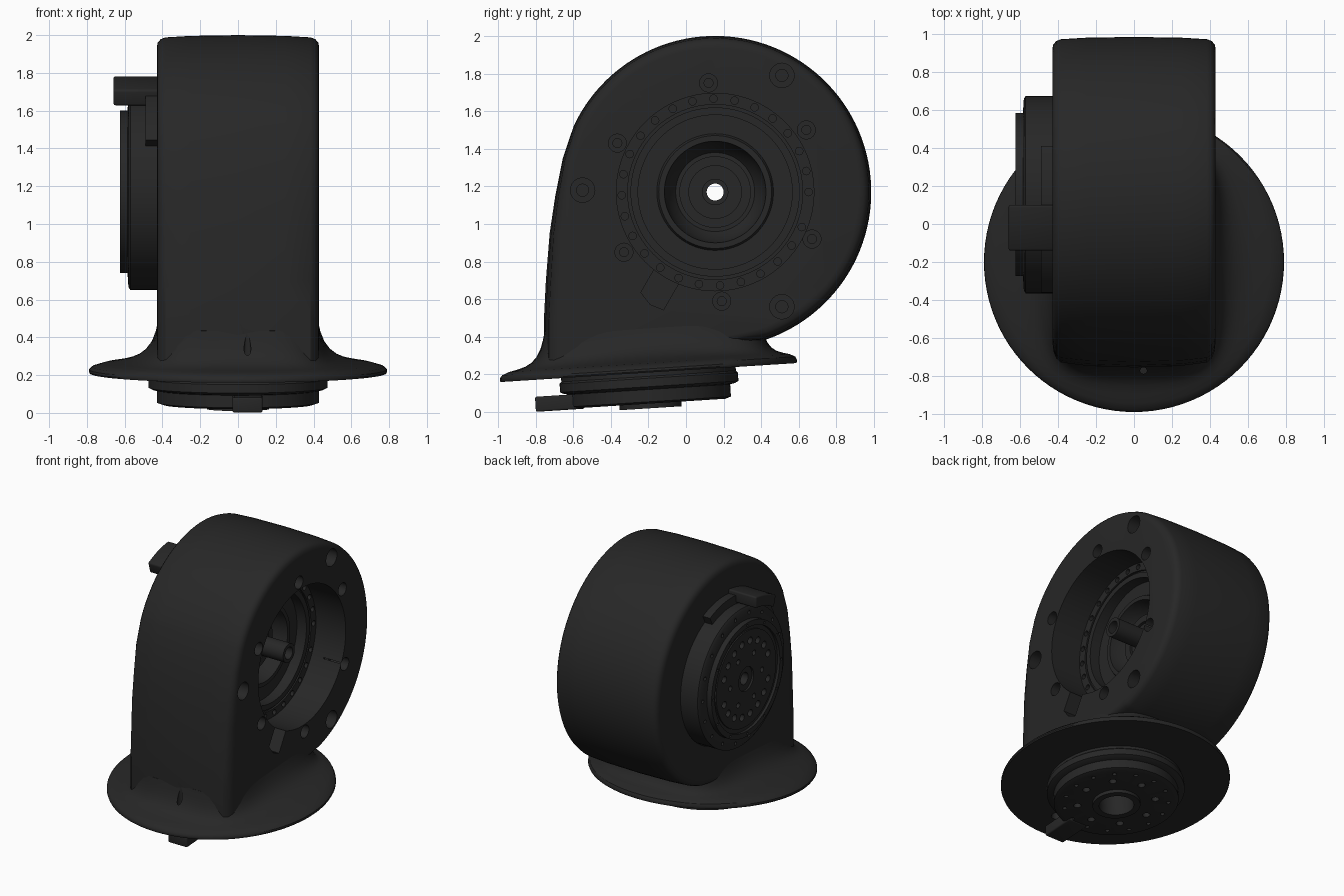
import bpy, bmesh
from math import sin, cos, pi, radians, atan
from mathutils import Matrix, Vector

if "Cube" in bpy.data.objects:
    bpy.data.objects.remove(bpy.data.objects["Cube"])

mat = bpy.data.materials.new("dark_casing")
mat.diffuse_color = (0.02, 0.02, 0.02, 1)
mat.use_nodes = True
mat.node_tree.nodes["Principled BSDF"].inputs["Base Color"].default_value = mat.diffuse_color

# Local frames: AXLE has local z along world x; BASE is the tilted foot
AXLE = Matrix.Translation((0, 0.155, 1.17)) @ Matrix(
    ((0, 0, 1, 0), (1, 0, 0, 0), (0, 1, 0, 0), (0, 0, 0, 1)))
TILT = 0.064
BASE = Matrix.Translation((0, -0.2, 0.21)) @ Matrix.Rotation(atan(TILT), 4, 'X')


def finish(name, bm, frame=Matrix()):
    bmesh.ops.transform(bm, matrix=frame, verts=bm.verts)
    bmesh.ops.recalc_face_normals(bm, faces=bm.faces)
    me = bpy.data.meshes.new(name)
    bm.to_mesh(me)
    bm.free()
    me.materials.append(mat)
    ob = bpy.data.objects.new(name, me)
    bpy.context.collection.objects.link(ob)
    return ob


def activate(ob):
    bpy.ops.object.select_all(action='DESELECT')
    ob.select_set(True)
    bpy.context.view_layer.objects.active = ob


def loft(name, rings, frame=Matrix(), closed=False):
    """Skin equal-length rings; cap the ends, or join them when closed."""
    bm = bmesh.new()
    vs = [[bm.verts.new(p) for p in ring] for ring in rings]
    n = len(vs[0])
    pairs = list(zip(vs, vs[1:])) + ([(vs[-1], vs[0])] if closed else [])
    for a, b in pairs:
        for i in range(n):
            j = (i + 1) % n
            bm.faces.new((a[i], a[j], b[j], b[i]))
    if not closed:
        bm.faces.new(vs[0])
        bm.faces.new(vs[-1])
    return finish(name, bm, frame)


def lathe(name, profile, frame, seg=96):
    rings = [[(r * cos(2 * pi * i / seg), r * sin(2 * pi * i / seg), h)
              for i in range(seg)] for r, h in profile]
    return loft(name, rings, frame, closed=True)


def prism(name, pts, h0, h1, frame, bevel=0):
    ob = loft(name, [[(x, y, h) for x, y in pts] for h in (h0, h1)], frame)
    if bevel:
        m = ob.modifiers.new("round", 'BEVEL')
        m.width, m.segments = bevel, 3
        activate(ob)
        bpy.ops.object.modifier_apply(modifier="round")
    return ob


def cut(ob, cutter):
    m = ob.modifiers.new("cut", 'BOOLEAN')
    m.operation, m.solver, m.object = 'DIFFERENCE', 'EXACT', cutter
    activate(ob)
    bpy.ops.object.modifier_apply(modifier="cut")
    bpy.data.objects.remove(cutter)


def drill(ob, holes, h0, h1, frame, seg=16):
    """Cut round holes (x, y, radius) from h0 to h1."""
    bm = bmesh.new()
    for x, y, r in holes:
        bmesh.ops.create_cone(bm, cap_ends=True, segments=seg, radius1=r, radius2=r,
                              depth=h1 - h0, matrix=Matrix.Translation((x, y, (h0 + h1) / 2)))
    cut(ob, finish("drill_cutter", bm, frame))


def polar(R, r, angles):
    return [(R * cos(radians(a)), R * sin(radians(a)), r) for a in angles]


# Housing: volute outline skinned across its width with a crowned, rounded rim
outline = [(0.155 + 0.83 * cos(radians(a)), 1.17 + 0.83 * sin(radians(a))) for a in range(-73, 156, 3)]
outline += [(-0.655, 1.35), (-0.695, 1.15), (-0.725, 0.95), (-0.745, 0.7),
            (-0.755, 0.5), (-0.755, 0.35), (-0.755, 0.24)]
outline = [Vector((y - 0.155, z - 1.17)) for y, z in outline]


def inset(d):
    pts, last = [], len(outline) - 1
    for i, p in enumerate(outline):
        t = (outline[min(i + 1, last)] - outline[max(i - 1, 0)]).normalized()
        low = max(0, min(1, (0.2 - p.y) / 0.7)) if p.x < -0.7 else 0
        pts.append(p - Vector((t.y, -t.x)) * d * (1 + 1.2 * low))
    return pts


half = [(0.43, 0.065), (0.425, 0.04), (0.41, 0.022), (0.385, 0.012), (0.25, 0.004)]
sections = [(-x, d) for x, d in half] + [(0, 0)] + half[::-1]
housing = loft("housing", [[(p.x, p.y, x) for p in inset(d)] for x, d in sections], AXLE)
drill(housing, [(0, 0, 0.525)], -0.6, 0.6, AXLE, 96)

# Housing screw pockets, each with a narrower hole at the bottom
pockets = [(0.12, 1.75, 0.048), (0.64, 1.50, 0.048), (0.67, 0.92, 0.048), (0.19, 0.59, 0.048),
           (-0.33, 0.85, 0.048), (-0.365, 1.43, 0.048), (0.51, 1.79, 0.065),
           (0.51, 0.56, 0.065), (-0.55, 1.18, 0.065)]
pockets = [(y - 0.155, z - 1.17, r) for y, z, r in pockets]
drill(housing, pockets, 0.28, 0.6, AXLE, 24)
drill(housing, [(y, z, r * 0.5) for y, z, r in pockets], 0.2, 0.29, AXLE)

# Cable channel leaving the cavity
slot = AXLE @ Matrix.Rotation(radians(240), 4, 'Z')
cut(housing, prism("channel_cutter", [(0.4, -0.075), (0.66, -0.075), (0.69, 0), (0.68, 0.075), (0.4, 0.075)],
                   0.27, 0.6, slot))

# Flared skirt: rounded-rectangle neck blending out to a tilted round flange
def skirt_ring(t, z, n=96):
    ring = []
    for i in range(n):
        c, s = cos(2 * pi * i / n), sin(2 * pi * i / n)
        r = (abs(c / 0.43) ** 5 + abs(s / 0.578) ** 5) ** -0.2
        x = (1 - t) * r * c + t * 0.79 * c
        y = (1 - t) * (r * s - 0.1775) + t * (0.79 * s - 0.2)
        ring.append((x, y, 0.21 + z + TILT * (y + 0.2)))
    return ring


skirt = loft("flared_skirt", [skirt_ring(t, z) for t, z in (
    (0.985, 0), (1, 0.008), (0.995, 0.02), (0.95, 0.035), (0.8, 0.05), (0.6, 0.06), (0.42, 0.073),
    (0.28, 0.092), (0.17, 0.12), (0.08, 0.16), (0.02, 0.21), (-0.02, 0.26))])

# Teardrop drain hole at the front
for part in (housing, skirt):
    bm = bmesh.new()
    bmesh.ops.create_cone(bm, cap_ends=True, segments=24, radius1=0.05, radius2=0.004, depth=0.36,
                          matrix=Matrix.Translation((0.05, -0.765, 0.28)))
    cut(part, finish("drain_cutter", bm))

# Drive unit: output flange at -x, stepped cavity floor and hollow shaft at +x
drive = lathe("drive_unit", [
    (0.045, -0.60), (0.09, -0.60), (0.09, -0.615), (0.36, -0.615), (0.36, -0.605), (0.39, -0.605),
    (0.39, -0.625), (0.43, -0.625), (0.43, -0.585), (0.505, -0.58), (0.52, -0.57), (0.52, -0.40),
    (0.53, -0.40), (0.53, 0.18), (0.465, 0.18), (0.465, 0.165), (0.45, 0.165), (0.45, 0.18),
    (0.41, 0.18), (0.41, 0.10), (0.31, 0.10), (0.30, 0.12), (0.27, 0.12), (0.25, 0.0),
    (0.21, -0.05), (0.19, -0.05), (0.19, 0.05), (0.14, 0.05), (0.14, 0.03), (0.07, 0.03),
    (0.07, 0.32), (0.045, 0.32)], AXLE)
drill(drive, polar(0.497, 0.02, range(0, 360, 13)[:27]), 0.14, 0.25, AXLE)
drill(drive, polar(0.475, 0.013, range(0, 360, 20)), -0.7, -0.55, AXLE)
drill(drive, polar(0.28, 0.026, [a + k for k in (0, 180) for a in range(20, 161, 20)])
      + polar(0.19, 0.02, range(0, 360, 60)) + polar(0.41, 0.009, range(0, 360, 30)),
      -0.7, -0.57, AXLE)

# Side clip: arc plate and stop block
def arc(R, a0, a1, n=16):
    return [(R * cos(radians(a0 + (a1 - a0) * i / n)), R * sin(radians(a0 + (a1 - a0) * i / n)))
            for i in range(n + 1)]


clip_plate = prism("clip_plate", arc(0.585, 64, 152) + arc(0.51, 152, 64), -0.49, -0.42, AXLE)
stop_block = prism("stop_block", arc(0.615, 95, 119) + arc(0.53, 121, 96), -0.66, -0.42, AXLE, 0.012)

# Foot coupling under the skirt, with its stop tab
foot = lathe("foot_coupling", [
    (0.12, 0.02), (0.12, -0.19), (0.165, -0.19), (0.165, -0.165), (0.40, -0.165), (0.43, -0.155),
    (0.43, -0.09), (0.455, -0.085), (0.475, -0.075), (0.475, -0.03), (0.465, -0.02), (0.465, 0.02)], BASE)
drill(foot, polar(0.36, 0.015, range(0, 360, 24)) + polar(0.27, 0.026, range(0, 360, 45)),
      -0.25, -0.13, BASE)
foot_tab = prism("foot_tab", [(-0.03, -0.61), (0.13, -0.61), (0.13, -0.35), (-0.03, -0.35)],
                 -0.17, -0.09, BASE, 0.01)

for ob in (housing, skirt, drive, clip_plate, stop_block, foot, foot_tab):
    activate(ob)
    bpy.ops.object.shade_smooth_by_angle(angle=radians(32))
